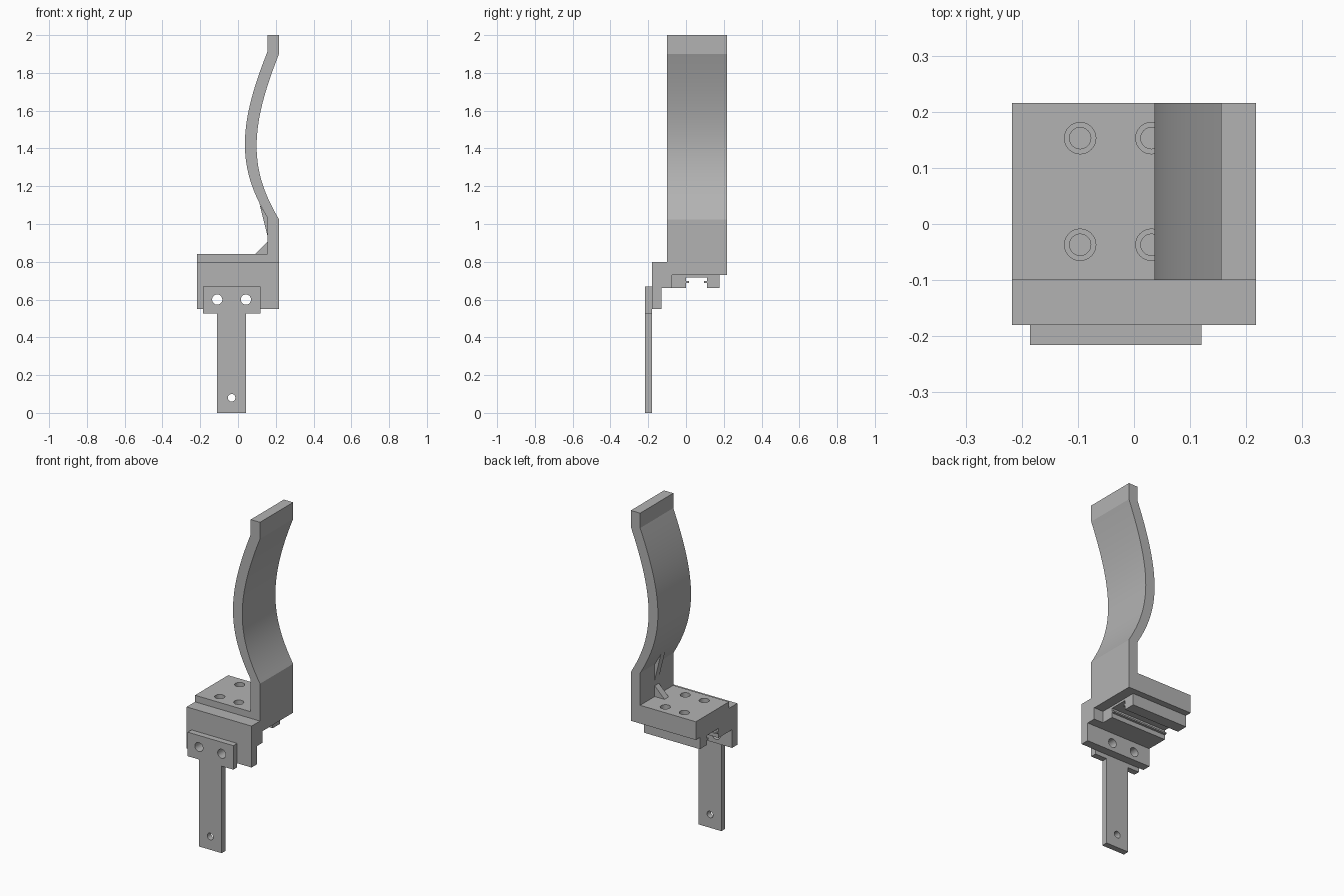
import bpy, bmesh, math
from mathutils import Vector

cube = bpy.data.objects.get("Cube")
if cube:
    bpy.data.objects.remove(cube, do_unlink=True)

grey = bpy.data.materials.new("plain grey")
grey.use_nodes = True
GREY = (0.45, 0.45, 0.45, 1)
grey.diffuse_color = GREY
grey.node_tree.nodes["Principled BSDF"].inputs["Base Color"].default_value = GREY


def prism(name, outline, axis, start, end):
    """Extrude a closed outline along x (outline is y,z) or along y (outline is x,z)."""
    bm = bmesh.new()

    def place(a, b):
        return (start, a, b) if axis == "x" else (a, start, b)

    face = bm.faces.new([bm.verts.new(place(a, b)) for a, b in outline])
    grown = bmesh.ops.extrude_face_region(bm, geom=[face])["geom"]
    step = Vector((end - start, 0, 0) if axis == "x" else (0, end - start, 0))
    bmesh.ops.translate(bm, vec=step,
                        verts=[v for v in grown if isinstance(v, bmesh.types.BMVert)])
    bmesh.ops.recalc_face_normals(bm, faces=bm.faces)
    mesh = bpy.data.meshes.new(name)
    bm.to_mesh(mesh)
    bm.free()
    obj = bpy.data.objects.new(name, mesh)
    mesh.materials.append(grey)
    bpy.context.collection.objects.link(obj)
    return obj


def drill(targets, name, centre, radius, depth, along_y=False):
    """Cut a round hole with a hidden cylinder."""
    bpy.ops.mesh.primitive_cylinder_add(
        vertices=32, radius=radius, depth=depth, location=centre,
        rotation=(math.pi / 2 if along_y else 0, 0, 0))
    cutter = bpy.context.object
    cutter.name = name
    cutter.data.materials.append(grey)
    cutter.hide_render = True
    cutter.hide_viewport = True
    for target in targets:
        mod = target.modifiers.new(name, "BOOLEAN")
        mod.operation = "DIFFERENCE"
        mod.solver = "EXACT"
        mod.object = cutter


def smooth(obj):
    bpy.ops.object.select_all(action="DESELECT")
    obj.select_set(True)
    bpy.context.view_layer.objects.active = obj
    bpy.ops.object.shade_smooth_by_angle(angle=math.radians(20))


HALF = 0.217
BACK = 0.216
ARM_X = 0.155

# Stepped body: platform, front step and hanging front wall
body = prism("body", [
    (-0.18, 0.55), (-0.13, 0.55), (-0.13, 0.66), (-0.075, 0.66), (-0.075, 0.73),
    (BACK, 0.73), (BACK, 0.84), (-0.1, 0.84), (-0.1, 0.8), (-0.18, 0.8)],
    "x", -HALF, HALF)

# Slotted rail under the platform, with a thin rib on each slot wall
rail = prism("slotted_rail", [
    (-0.075, 0.73), (-0.075, 0.66), (0, 0.66), (0, 0.688), (0.015, 0.688),
    (0.015, 0.697), (0, 0.697), (0, 0.717), (0.11, 0.717), (0.11, 0.697),
    (0.095, 0.697), (0.095, 0.688), (0.11, 0.688), (0.11, 0.66),
    (0.178, 0.66), (0.178, 0.73)],
    "x", -HALF, ARM_X)

# T-shaped front plate with its long hanging strip
plate = prism("front_plate", [
    (-0.11, 0), (0.042, 0), (0.042, 0.525), (0.12, 0.525), (0.12, 0.67),
    (-0.185, 0.67), (-0.185, 0.525), (-0.11, 0.525)],
    "y", -BACK, -0.18)

# Curved upright arm: one bowed edge, offset to make the other
p0, p1, p2, p3 = (Vector(p) for p in
                  ((ARM_X, 1.91), (-0.005, 1.51), (-0.001, 1.295), (ARM_X, 1.035)))
STEPS = 32
bow = []
for i in range(STEPS + 1):
    t = i / STEPS
    s = 1 - t
    bow.append(p0 * s**3 + p1 * 3 * s * s * t + p2 * 3 * s * t * t + p3 * t**3)
offset = Vector((HALF - ARM_X, -0.01))
outer = [p + offset for p in reversed(bow)]
arm = prism("curved_arm",
            [(ARM_X, 2)] + [tuple(p) for p in bow] + [(ARM_X, 0.84), (HALF, 0.84)]
            + [tuple(p) for p in outer] + [(HALF, 2)],
            "y", -0.1, BACK)
smooth(arm)

# Small gussets at the foot and the bend of the arm
prism("lower_gusset", [(0.09, 0.84), (ARM_X, 0.84), (ARM_X, 0.905)], "y", 0.037, 0.077)
prism("upper_gusset", [(ARM_X, 0.94), (ARM_X, 1.035), (0.114, 1.105)], "y", 0.037, 0.077)

# Bolt holes through plate and wall, and the strip's end hole
for x in (-0.11, 0.042):
    drill([plate, body], "bolt_hole_cutter", (x, -0.17, 0.6), 0.027, 0.2, True)
drill([plate], "strip_hole_cutter", (-0.034, -0.2, 0.08), 0.02, 0.2, True)

# Counterbored screw holes in the platform
for x in (-0.096, 0.031):
    for y in (-0.037, 0.153):
        drill([body], "counterbore_cutter", (x, y, 0.84), 0.028, 0.06)
        drill([body], "screw_hole_cutter", (x, y, 0.84), 0.019, 0.17)
